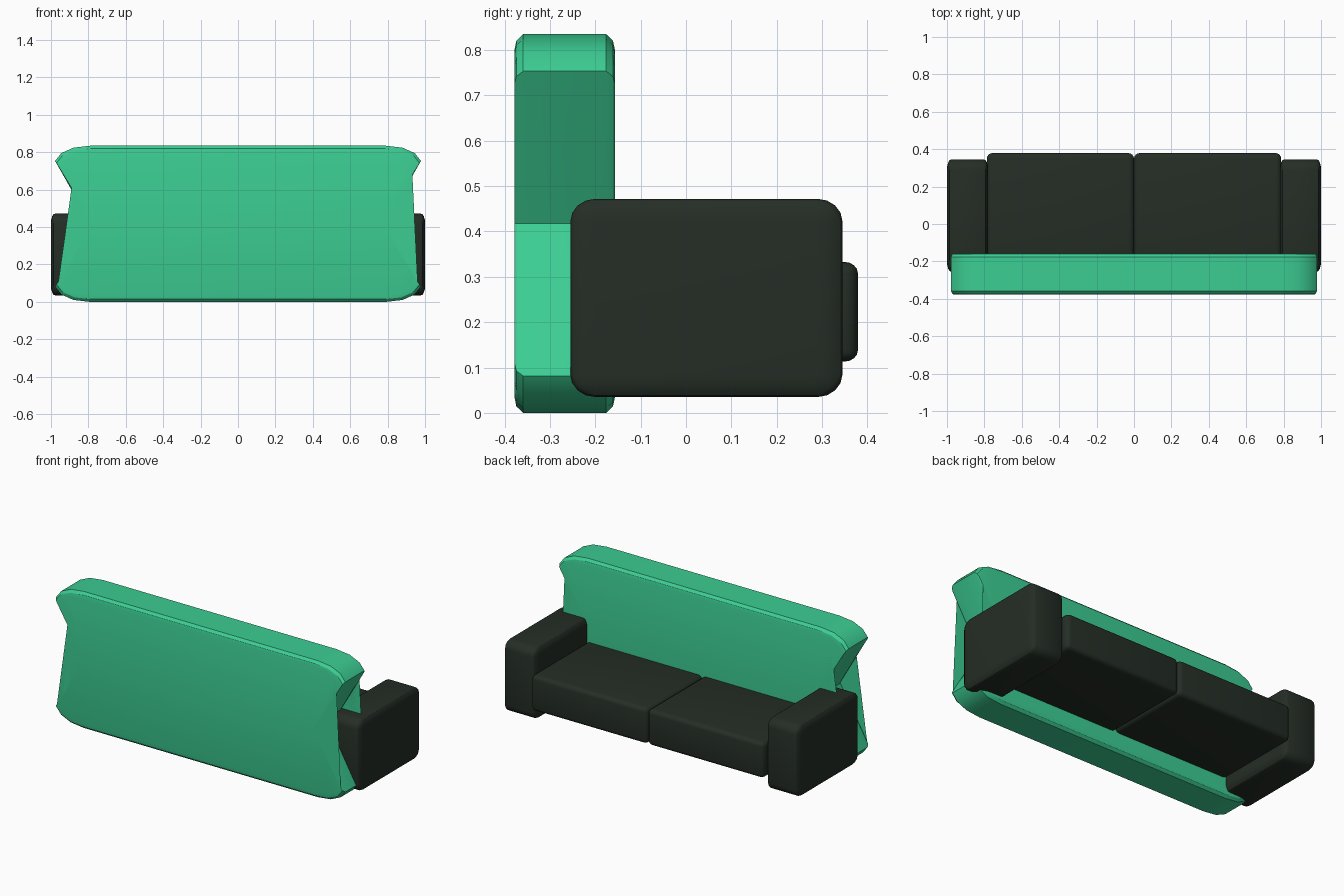
import bpy, bmesh, math

if "Cube" in bpy.data.objects:
    bpy.data.objects.remove(bpy.data.objects["Cube"])


def material(name, rgb):
    m = bpy.data.materials.new(name)
    m.diffuse_color = (*rgb, 1)
    m.use_nodes = True
    m.node_tree.nodes["Principled BSDF"].inputs["Base Color"].default_value = m.diffuse_color
    return m


GREEN = material("mint green", (0.045, 0.61, 0.29))
DARK = material("dark olive", (0.018, 0.027, 0.019))


def finish(bm, name, mat):
    bmesh.ops.recalc_face_normals(bm, faces=bm.faces)
    mesh = bpy.data.meshes.new(name)
    bm.to_mesh(mesh)
    bm.free()
    mesh.materials.append(mat)
    ob = bpy.data.objects.new(name, mesh)
    bpy.context.collection.objects.link(ob)
    bpy.ops.object.select_all(action='DESELECT')
    ob.select_set(True)
    bpy.context.view_layer.objects.active = ob
    bpy.ops.object.shade_smooth_by_angle(angle=math.radians(30))
    return ob


def soft_box(name, lo, hi, radii, mat):
    """Box with a different rounding radius along each axis."""
    bm = bmesh.new()
    bmesh.ops.create_cube(bm, size=1)
    for v in bm.verts:
        for i in range(3):
            v.co[i] *= (hi[i] - lo[i]) / radii[i]
    bmesh.ops.bevel(bm, geom=bm.edges[:], offset=1, segments=4, profile=0.5,
                    affect='EDGES')
    for v in bm.verts:
        for i in range(3):
            v.co[i] = v.co[i] * radii[i] + (hi[i] + lo[i]) / 2
    return finish(bm, name, mat)


# Backrest: hourglass outline lofted front to back with softened rims
ZC = 0.4175
quarter = [(0.79, 0.4175), (0.88, 0.407), (0.945, 0.378), (0.978, 0.336)]
right = quarter + [(0.787, 0.0)] + [(x, -z) for x, z in reversed(quarter)]
outline = right + [(-x, z) for x, z in reversed(right)]
rings = [(-0.378, 0.04), (-0.374, 0.017), (-0.359, 0.0),
         (-0.176, 0.0), (-0.161, 0.017), (-0.157, 0.04)]
bm = bmesh.new()
loops = []
for y, inset in rings:
    loops.append([bm.verts.new((x * (1 - inset * 0.45), y, ZC + z * (1 - inset * 2)))
                  for x, z in outline])
n = len(outline)
for a, b in zip(loops, loops[1:]):
    for i in range(n):
        j = (i + 1) % n
        bm.faces.new((a[i], a[j], b[j], b[i]))
caps = [bm.faces.new(loops[0]), bm.faces.new(loops[-1])]
bmesh.ops.triangulate(bm, faces=caps)
finish(bm, "backrest", GREEN)

# Arms and seat cushions, one on each side
for side, s in (("left", -1), ("right", 1)):
    def span(a, b):
        return sorted((s * a, s * b))
    x0, x1 = span(0.78, 1.0)
    soft_box(side + "_arm", (x0, -0.255, 0.035), (x1, 0.345, 0.472),
             (0.022, 0.055, 0.05), DARK)
    x0, x1 = span(0.0, 0.787)
    soft_box(side + "_seat_cushion", (x0, -0.2, 0.113), (x1, 0.379, 0.333),
             (0.03, 0.03, 0.025), DARK)
